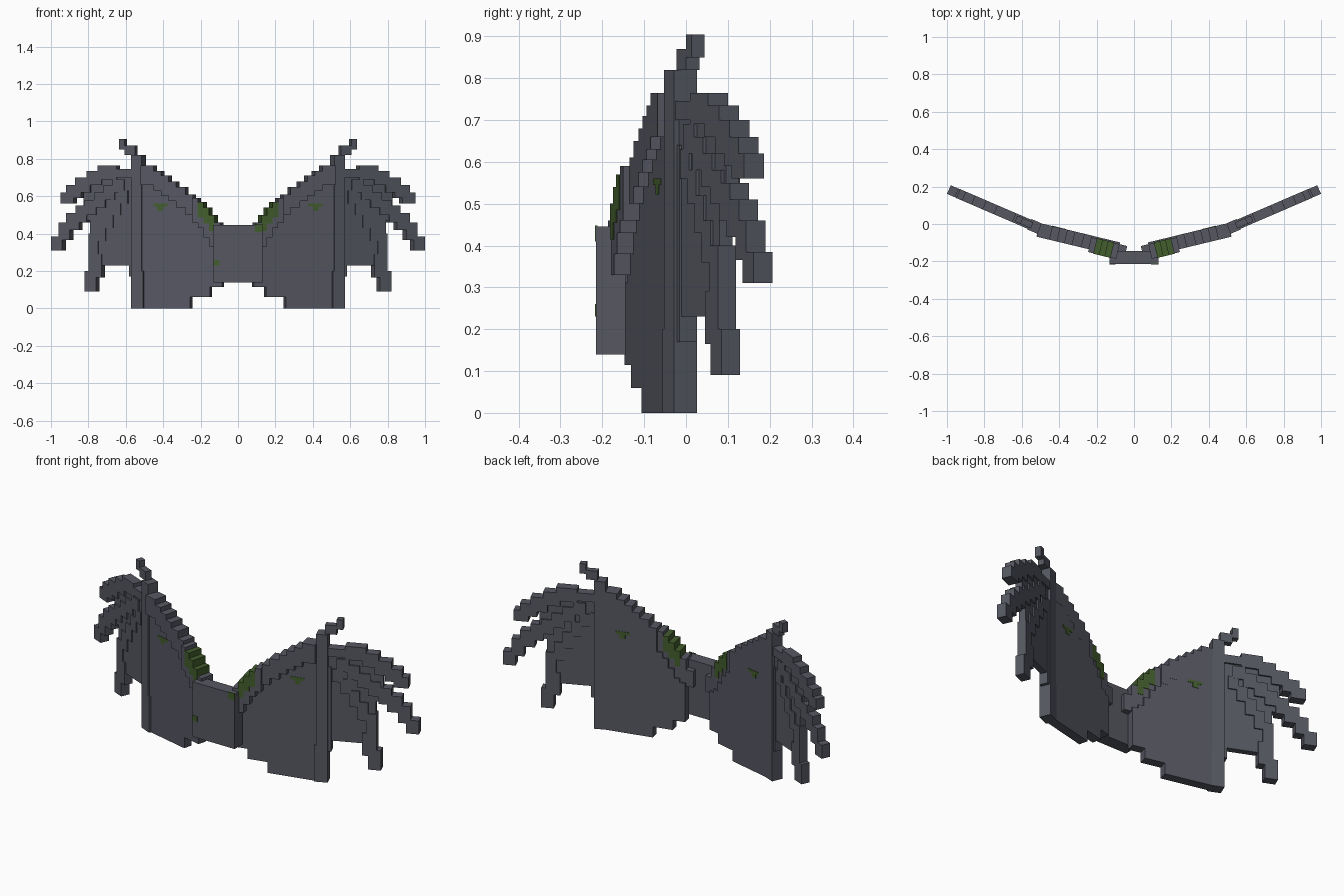
import bpy, bmesh
from math import cos, radians
from mathutils import Matrix, Vector

cube = bpy.data.objects.get("Cube")
if cube:
    bpy.data.objects.remove(cube, do_unlink=True)


def make_material(name, color):
    mat = bpy.data.materials.new(name)
    mat.use_nodes = True
    mat.diffuse_color = color
    mat.node_tree.nodes["Principled BSDF"].inputs["Base Color"].default_value = color
    return mat


GREY = make_material("slate grey", (0.093, 0.097, 0.121, 1))
GREEN = make_material("moss green", (0.055, 0.11, 0.026, 1))

# Each half of a wing lies on a tilted plane: angle, anchor x, anchor y
INNER = (13.5, 0.50, -0.022)
OUTER = (23.3, 0.53, -0.014)
FLAT = (0, 0, -0.18)


def build(name, boxes, plane, thick, mat, side=1, offset=0):
    """Join boxes (x0, x1, z0, z1) standing on one tilted plane."""
    angle, ax, ay = plane
    turn = Matrix.Rotation(radians(angle * side), 4, 'Z')
    bm = bmesh.new()
    for x0, x1, z0, z1 in boxes:
        width = (x1 - x0) / cos(radians(angle))
        along = ((x0 + x1) / 2 - ax) / cos(radians(angle))
        place = (Matrix.Translation((ax * side, ay, 0)) @ turn
                 @ Matrix.Translation((along * side, offset, (z0 + z1) / 2))
                 @ Matrix.Diagonal((width, thick, z1 - z0, 1)))
        bmesh.ops.create_cube(bm, size=1, matrix=place)
    mesh = bpy.data.meshes.new(name)
    bm.to_mesh(mesh)
    bm.free()
    mesh.materials.append(mat)
    obj = bpy.data.objects.new(name, mesh)
    bpy.context.collection.objects.link(obj)
    return obj


# Stepped arm along the top of the wing: (x0, x1, bottom, top)
ARM = [(.44, .51, .66, .765), (.40, .44, .63, .735), (.36, .40, .605, .71),
       (.32, .36, .575, .68), (.27, .32, .54, .65), (.23, .27, .50, .61)]
SHOULDER = [(.20, .23, .46, .59), (.17, .20, .43, .57), (.14, .17, .38, .54),
            (.11, .14, .33, .50), (.08, .11, .31, .46), (.04, .08, .31, .40)]

# Stepped fingers of the outer wing
UPPER = [(.56, .65, .70, .745), (.64, .74, .69, .765), (.72, .80, .66, .735),
         (.78, .86, .62, .70), (.83, .91, .59, .66), (.87, .94, .56, .62)]
MIDDLE = [(.60, .66, .62, .69), (.65, .71, .58, .66), (.70, .76, .54, .62),
          (.75, .81, .50, .58), (.80, .86, .46, .55), (.84, .91, .42, .51),
          (.89, .95, .365, .46), (.93, .99, .31, .385)]
LOWER = [(.58, .63, .56, .63), (.62, .67, .50, .58), (.66, .71, .43, .52),
         (.70, .75, .36, .46), (.74, .79, .28, .40), (.72, .79, .165, .29),
         (.75, .81, .09, .20)]


def floor_height(x):
    """Stepped lower edge of the inner membrane."""
    return 0 if x >= .25 else .06 if x >= .145 else .115


# Centre plate with a moss patch on its front and top corner
build("centre_plate", [(-.13, .13, .14, .445)], FLAT, .07, GREY)
build("plate_moss", [(-.13, -.10, .23, .26), (.09, .13, .41, .448)],
      FLAT, .006, GREEN, offset=-.034)

for side, label in ((1, "left"), (-1, "right")):
    def part(name, boxes, plane, thick, mat=GREY, offset=0):
        build(label + "_" + name, boxes, plane, thick, mat, side, offset)

    # Inner membrane hanging below the arm, with a stepped lower edge
    sheet = []
    for x0, x1, bottom, top in ARM + SHOULDER[:-1]:
        cuts = [x0] + [c for c in (.145, .25) if x0 < c < x1] + [x1]
        for a, b in zip(cuts, cuts[1:]):
            sheet.append((a, b, floor_height((a + b) / 2), bottom + .02))
    part("inner_membrane", sheet, INNER, .05)

    # Arm and thicker shoulder, mossy along the upper steps
    part("arm", ARM, INNER, .075, offset=-.012)
    stone, moss = [], []
    for i, (x0, x1, bottom, top) in enumerate(SHOULDER):
        if 0 < i < 4:
            split = top - .085
            stone.append((x0, x1, bottom, split))
            moss.append((x0, x1, split, top))
        else:
            stone.append((x0, x1, bottom, top))
    part("shoulder", stone, INNER, .08, offset=-.025)
    part("shoulder_moss", moss, INNER, .085, GREEN, offset=-.025)

    # Moss patches on both faces of the membrane
    patch = [(.37, .445, .545, .56), (.395, .425, .522, .545)]
    for face, y in (("front", -.024), ("back", .024)):
        part("membrane_moss_" + face, patch, INNER, .006, GREEN, offset=y)

    # Upright spar with a hooked claw on top
    part("spar", [(.505, .56, 0, .82), (.495, .56, 0, .20)], OUTER, .06)
    part("spar_root", [(.55, .575, .17, .64)], OUTER, .045)
    part("claw", [(.545, .60, .82, .87), (.60, .63, .85, .905)], OUTER, .034)

    # Outer membrane and its fingers
    part("outer_membrane", [(.55, .64, .23, .71), (.64, .72, .23, .70),
                            (.72, .785, .23, .68), (.785, .82, .47, .64)], OUTER, .034)
    part("upper_finger", UPPER, OUTER, .052)
    part("middle_finger", MIDDLE, OUTER, .05)
    part("lower_finger", LOWER, OUTER, .048)
